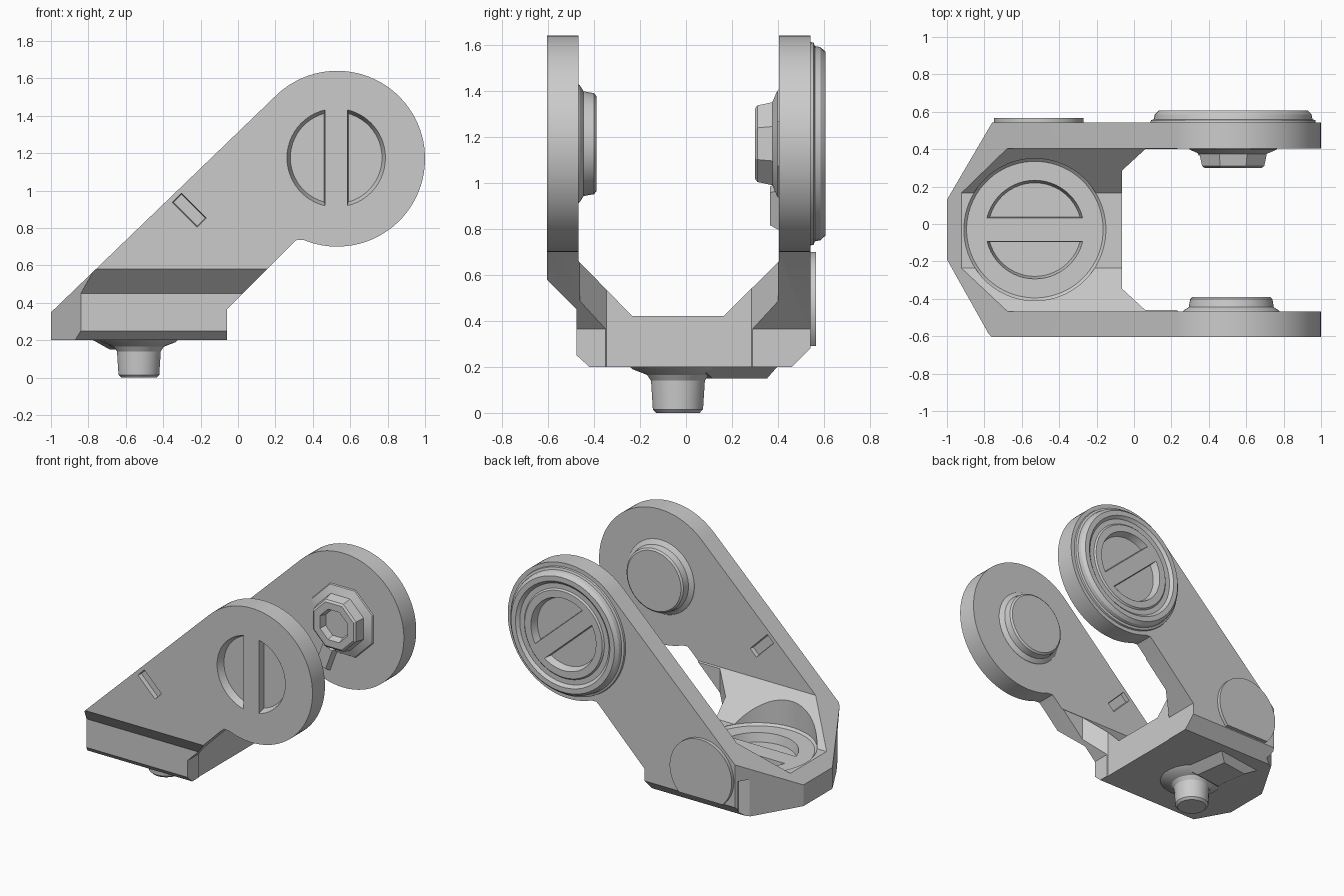
import bpy, bmesh
from math import cos, sin, pi, radians

if "Cube" in bpy.data.objects:
    bpy.data.objects.remove(bpy.data.objects["Cube"])

HX, HZ = 0.53, 1.17          # hub centre in the side view
BX, BY = -0.53, -0.03        # base screw centre in the top view


def to3(axis, u, v, t):
    return {'X': (t, u, v), 'Y': (u, t, v), 'Z': (u, v, t)}[axis]


def finish(name, bm):
    bmesh.ops.recalc_face_normals(bm, faces=bm.faces)
    me = bpy.data.meshes.new(name)
    bm.to_mesh(me)
    bm.free()
    ob = bpy.data.objects.new(name, me)
    bpy.context.collection.objects.link(ob)
    return ob


def prism(name, pts, axis, a, b, pts_end=None):
    """Closed profile extruded along an axis; pts_end gives a tapered end."""
    bm = bmesh.new()
    lo = [bm.verts.new(to3(axis, u, v, a)) for u, v in pts]
    hi = [bm.verts.new(to3(axis, u, v, b)) for u, v in (pts_end or pts)]
    bm.faces.new(lo)
    bm.faces.new(hi)
    n = len(lo)
    for i in range(n):
        j = (i + 1) % n
        bm.faces.new((lo[i], lo[j], hi[j], hi[i]))
    return finish(name, bm)


def arc(cx, cy, r, a0, a1, n):
    return [(cx + r * cos(radians(a0 + (a1 - a0) * i / n)),
             cy + r * sin(radians(a0 + (a1 - a0) * i / n))) for i in range(n + 1)]


def lathe(name, rings, axis, cu, cv, n=48):
    """Stack of (radius, height) rings, capped at both ends."""
    bm = bmesh.new()
    rows = []
    for r, t in rings:
        rows.append([bm.verts.new(to3(axis, cu + r * cos(2 * pi * (i + .5) / n),
                                      cv + r * sin(2 * pi * (i + .5) / n), t)) for i in range(n)])
    for p, q in zip(rows, rows[1:]):
        for i in range(n):
            j = (i + 1) % n
            bm.faces.new((p[i], p[j], q[j], q[i]))
    bm.faces.new(rows[0])
    bm.faces.new(rows[-1])
    return finish(name, bm)


def boolean(ob, tool, op='DIFFERENCE'):
    m = ob.modifiers.new('cut', 'BOOLEAN')
    m.operation, m.object, m.solver = op, tool, 'EXACT'
    bpy.context.view_layer.objects.active = ob
    bpy.ops.object.modifier_apply(modifier=m.name)
    bpy.data.objects.remove(tool, do_unlink=True)


def moon(cu, cv, r, gap, angle):
    """Half disc lying beside a bar that runs along the given angle."""
    a = math_asin(gap / r)
    return arc(cu, cv, r, angle + a, angle + 180 - a, 24)


def math_asin(x):
    from math import asin, degrees
    return degrees(asin(x))


def cut_moons(ob, axis, cu, cv, r, gap, angle, outer, floor):
    for k in (0, 180):
        tool = prism('cutter', moon(cu, cv, r, gap, angle + k), axis, outer, floor,
                     moon(cu, cv, r - 0.035, gap + 0.01, angle + k))
        boolean(ob, tool)


def rect(cu, cv, w, h, angle):
    c, s = cos(radians(angle)), sin(radians(angle))
    return [(cu + x * c - y * s, cv + x * s + y * c)
            for x, y in ((-w/2, -h/2), (w/2, -h/2), (w/2, h/2), (-w/2, h/2))]


# Fork body: side outline x end outline x top outline
side = [(-0.06, 0.1), (-0.06, 0.365), (0.29, 0.715), (0.315, 0.737), (0.335, 0.735)]
side += arc(HX, HZ, 0.47, -112, 134, 60) + [(-1.1, 0.252), (-1.1, 0.1)]
fork = prism('fork_body', side, 'Y', -0.8, 0.8)
section = [(-0.605, 1.8), (-0.605, 0.58), (-0.475, 0.45), (-0.475, 0.25), (-0.42, 0.2),
           (0.46, 0.2), (0.542, 0.282), (0.542, 1.8), (0.405, 1.8), (0.405, 0.66),
           (0.165, 0.422), (-0.235, 0.422), (-0.467, 0.66), (-0.467, 1.8)]
boolean(fork, prism('section', section, 'X', -1.3, 1.3), 'INTERSECT')
plan = [(-1, -0.19), (-0.714, -0.7), (1.2, -0.7), (1.2, -0.46), (0.06, -0.46),
        (-0.065, -0.345), (-0.065, 0.285), (0.06, 0.4), (1.2, 0.4), (1.2, 0.7),
        (-0.666, 0.7), (-1, 0.13)]
boolean(fork, prism('plan', plan, 'Z', -0.1, 2), 'INTERSECT')

# Round seat in the floor, with a shallow ring groove and slotted centre
boolean(fork, lathe('cutter', [(0.365, 0.405), (0.38, 0.42), (0.38, 1.2)], 'Z', BX, BY, 64))
cut_moons(fork, 'Z', BX, BY, 0.285, 0.057, 0, 0.5, 0.345)

# Slotted recess on the front hub
cut_moons(fork, 'Y', HX - 0.005, HZ + 0.005, 0.28, 0.055, 90, -0.65, -0.555)

# Small slot dents on both faces of the front arm
for y0, y1 in ((-0.65, -0.575), (-0.42, -0.495)):
    boolean(fork, prism('cutter', rect(-0.26, 0.895, 0.2, 0.085, -45), 'Y', y0, y1,
                        rect(-0.26, 0.895, 0.18, 0.06, -45)))

# Notch at the rear lower corner
boolean(fork, prism('cutter', rect(-0.80, 0.51, 0.07, 0.1, 30), 'Z', 0.1, 0.46))

# Back hub cap with raised rim and slotted recess
cap = lathe('back_hub_cap', [(0.445, 0.53), (0.44, 0.555), (0.425, 0.56), (0.42, 0.585),
                             (0.40, 0.606), (0.365, 0.606), (0.345, 0.588), (0.31, 0.588),
                             (0.30, 0.598)], 'Y', HX, HZ, 64)
cut_moons(cap, 'Y', HX, HZ, 0.27, 0.05, 138, 0.65, 0.55)

# Inner hub bosses: round on the front arm, faceted socket on the back arm
lathe('front_inner_boss', [(0.265, -0.48), (0.255, -0.462), (0.228, -0.445), (0.22, -0.40),
                           (0.208, -0.39)], 'Y', HX - 0.01, HZ)
lathe('back_inner_socket', [(0.265, 0.42), (0.25, 0.397), (0.195, 0.375), (0.18, 0.31),
                            (0.165, 0.30), (0.115, 0.30), (0.10, 0.345)], 'Y', HX, HZ, 8)
prism('socket_lug', rect(0.41, 0.90, 0.12, 0.2, -20), 'Y', 0.42, 0.365,
      rect(0.41, 0.90, 0.08, 0.15, -20))

# Rounded pad on the back of the base
pad = [(-0.68, 0.29), (-0.34, 0.29)] + arc(-0.51, 0.46, 0.24, -40, 220, 36)
prism('back_pad', pad, 'Y', 0.52, 0.566)

# Pin under the base with a flared root, and the ridge beside it
lathe('base_pin', [(0.22, 0.21), (0.20, 0.19), (0.135, 0.165), (0.118, 0.14), (0.11, 0.015),
                   (0.095, 0)], 'Z', BX, BY - 0.005, 24)
prism('pin_ridge', rect(-0.58, 0.2, 0.38, 0.36, 8), 'Z', 0.21, 0.15,
      rect(-0.57, 0.22, 0.2, 0.24, 8))

# Smooth the round parts, keep edges crisp
for ob in bpy.context.scene.objects:
    ob.select_set(True)
    bpy.context.view_layer.objects.active = ob
bpy.ops.object.shade_smooth_by_angle(angle=radians(25))
